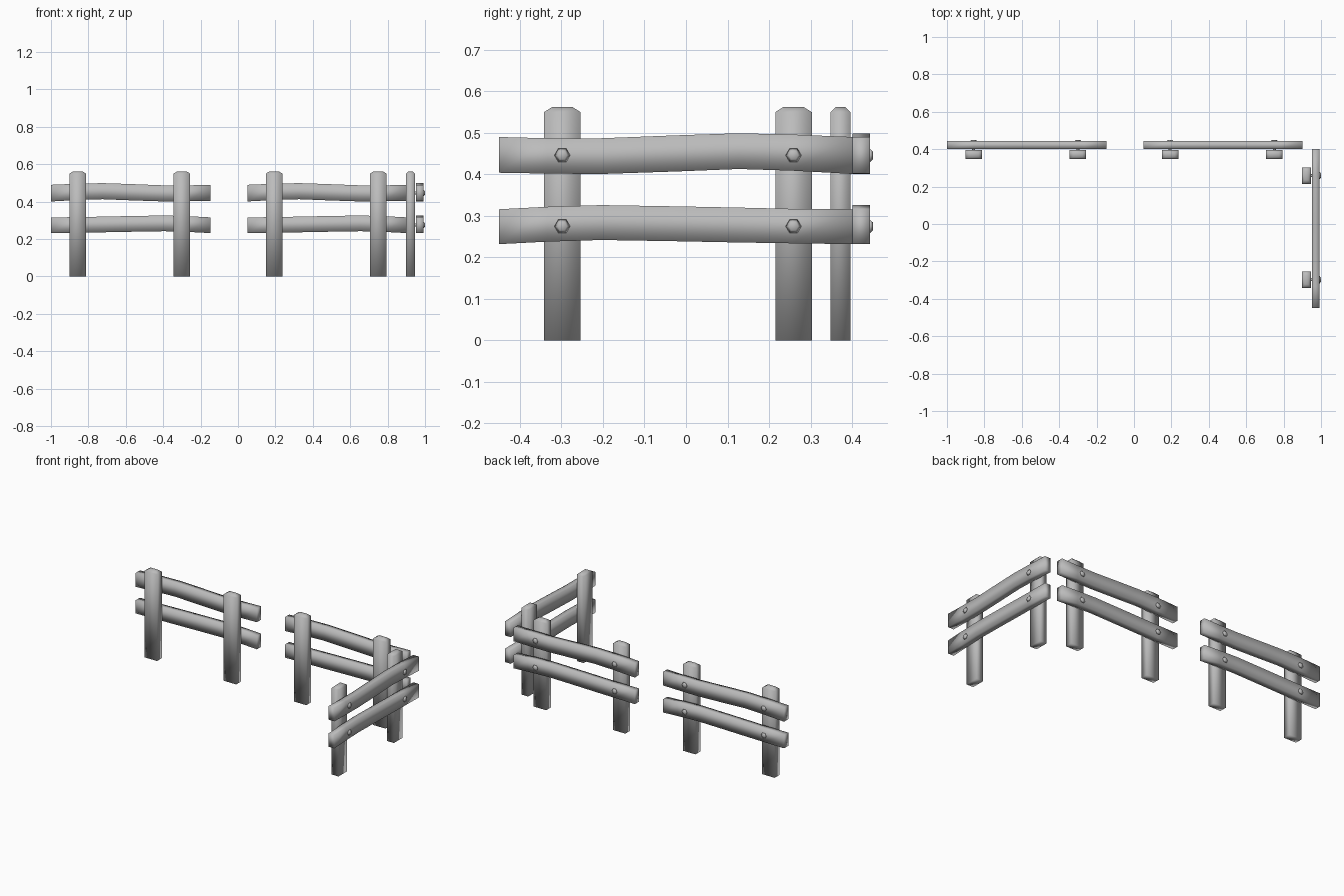
import bpy, bmesh
from math import pi
from mathutils import Matrix, Vector

cube = bpy.data.objects.get("Cube")
if cube:
    bpy.data.objects.remove(cube)

grey = bpy.data.materials.new("weathered grey")
grey.use_nodes = True
grey.diffuse_color = (0.5, 0.5, 0.5, 1)
grey.node_tree.nodes["Principled BSDF"].inputs["Base Color"].default_value = (0.5, 0.5, 0.5, 1)


def finish(name, bm, place):
    """Turn a bmesh into a smooth-shaded object placed in the scene."""
    bmesh.ops.recalc_face_normals(bm, faces=bm.faces)
    mesh = bpy.data.meshes.new(name)
    bm.to_mesh(mesh)
    bm.free()
    mesh.transform(place)
    mesh.materials.append(grey)
    for p in mesh.polygons:
        p.use_smooth = True
    bpy.context.collection.objects.link(bpy.data.objects.new(name, mesh))


def loft(rings):
    """Skin a list of four-point rings and cap both ends."""
    bm = bmesh.new()
    loops = [[bm.verts.new(co) for co in ring] for ring in rings]
    for a, b in zip(loops, loops[1:]):
        for i in range(4):
            j = (i + 1) % 4
            bm.faces.new((a[i], a[j], b[j], b[i]))
    bm.faces.new(loops[0])
    bm.faces.new(loops[-1])
    return bm


def rail(name, stations, place):
    """Gently bowed plank; each station is (along, bottom, top)."""
    back, face = -0.042, 0.0
    finish(name, loft([[(u, back, lo), (u, face, lo), (u, face, hi), (u, back, hi)]
                       for u, lo, hi in stations]), place)


def post(name, u, place):
    """Flat post with a bevelled top."""
    mid = -0.071

    def ring(w, d, z):
        return [(u - w, mid - d, z), (u + w, mid - d, z), (u + w, mid + d, z), (u - w, mid + d, z)]
    finish(name, loft([ring(0.044, 0.024, 0), ring(0.044, 0.024, 0.55),
                       ring(0.024, 0.011, 0.5625)]), place)


def bolt(name, u, z, place):
    """Hexagonal tapered bolt head with a shank through to the post."""
    bm = bmesh.new()
    for r1, r2, depth, v in ((0.019, 0.011, 0.007, 0.0035), (0.008, 0.008, 0.05, -0.026)):
        spot = Matrix.Translation((u, v, z)) @ Matrix.Rotation(-pi / 2, 4, "X")
        bmesh.ops.create_cone(bm, cap_ends=True, segments=6, radius1=r1, radius2=r2,
                              depth=depth, matrix=spot)
    # put hexagon corners level with the rail
    bmesh.ops.rotate(bm, verts=bm.verts, cent=Vector((u, 0, z)),
                     matrix=Matrix.Rotation(pi / 6, 3, "Y"))
    finish(name, bm, place)


UPPER = [(-0.426, 0.404, 0.490), (-0.31, 0.402, 0.487), (-0.18, 0.401, 0.487),
         (0.0, 0.407, 0.494), (0.15, 0.413, 0.499), (0.28, 0.409, 0.496), (0.426, 0.401, 0.490)]
LOWER = [(-0.426, 0.232, 0.316), (-0.31, 0.238, 0.322), (-0.18, 0.242, 0.326),
         (0.0, 0.239, 0.323), (0.15, 0.236, 0.320), (0.28, 0.234, 0.317), (0.426, 0.232, 0.316)]


def section(label, location, angle):
    """One fence section; its outer face looks along local +y."""
    place = Matrix.Translation(location) @ Matrix.Rotation(angle, 4, "Z")
    rail(label + "_upper_rail", UPPER, place)
    rail(label + "_lower_rail", LOWER, place)
    for side, u in (("first", -0.283), ("second", 0.274)):
        post(f"{label}_{side}_post", u, place)
        for level, z in (("upper", 0.446), ("lower", 0.275)):
            bolt(f"{label}_{side}_{level}_bolt", u, z, place)


# The rails bow towards the local +x end, so mirror it for every section
UPPER = [(-u, lo, hi) for u, lo, hi in UPPER]
LOWER = [(-u, lo, hi) for u, lo, hi in LOWER]
section("back_right", (-0.574, 0.443, 0), 0)
section("back_left", (0.476, 0.443, 0), 0)
section("side", (0.993, -0.024, 0), -pi / 2)
